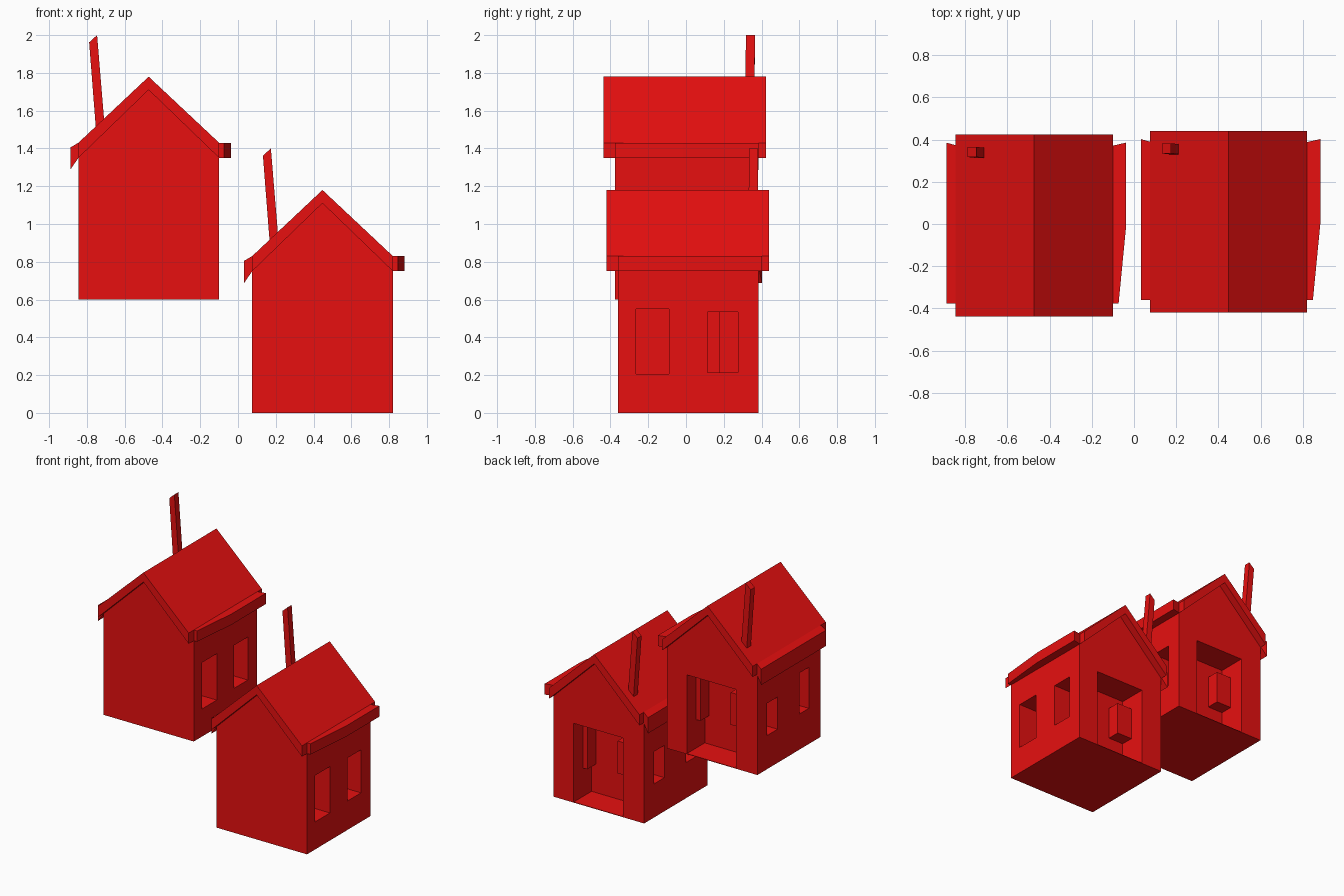
import bpy, bmesh
from mathutils import Vector

if "Cube" in bpy.data.objects:
    bpy.data.objects.remove(bpy.data.objects["Cube"])

red = bpy.data.materials.new("red")
red.diffuse_color = (0.8, 0.005, 0.005, 1)
red.use_nodes = True
red.node_tree.nodes["Principled BSDF"].inputs["Base Color"].default_value = red.diffuse_color

X0, X1, Y0, Y1 = 0.075, 0.82, -0.36, 0.385   # wall footprint of the lower house
EAVE, XM = 0.75, 0.447
OFFSET = Vector((-0.92, -0.017, 0.6))         # upper house relative to lower one


def finish(name, bm):
    """Make the part once for each of the two houses."""
    mesh = bpy.data.meshes.new(name)
    bm.to_mesh(mesh)
    bm.free()
    mesh.materials.append(red)
    for prefix, loc in (("lower", Vector()), ("upper", OFFSET)):
        ob = bpy.data.objects.new(prefix + "_" + name, mesh)
        ob.location = loc
        bpy.context.collection.objects.link(ob)


def prism(name, start, end):
    """Solid between two matching outlines."""
    bm = bmesh.new()
    a = [bm.verts.new(p) for p in start]
    b = [bm.verts.new(p) for p in end]
    bm.faces.new(a)
    bm.faces.new(b)
    for i in range(len(a)):
        j = (i + 1) % len(a)
        bm.faces.new((a[i], a[j], b[j], b[i]))
    bmesh.ops.recalc_face_normals(bm, faces=bm.faces)
    finish(name, bm)


def face(bm, pts, normal):
    f = bm.faces.new([bm.verts.new(p) for p in pts])
    f.normal_update()
    if f.normal.dot(Vector(normal)) < 0:
        f.normal_flip()


def wall(bm, to3d, normal, u0, u1, z1, holes):
    """Flat wall with rectangular pockets; hole = (ua, ub, za, zb, depth)."""
    n = Vector(normal)
    us = sorted({u0, u1, *[h[0] for h in holes], *[h[1] for h in holes]})
    zs = sorted({0, z1, *[h[2] for h in holes], *[h[3] for h in holes]})
    for ua, ub in zip(us, us[1:]):
        for za, zb in zip(zs, zs[1:]):
            u, z = (ua + ub) / 2, (za + zb) / 2
            if not any(h[0] < u < h[1] and h[2] < z < h[3] for h in holes):
                face(bm, [to3d(ua, za), to3d(ub, za), to3d(ub, zb), to3d(ua, zb)], n)
    for ua, ub, za, zb, d in holes:
        rim = [to3d(ua, za), to3d(ub, za), to3d(ub, zb), to3d(ua, zb)]
        back = [p - n * d for p in rim]
        mid = sum(rim + back, Vector()) / 8
        face(bm, back, n)
        for i in range(4):
            j = (i + 1) % 4
            quad = [rim[i], rim[j], back[j], back[i]]
            face(bm, quad, mid - sum(quad, Vector()) / 4)


# Walls with window pockets and a door recess at the back
bm = bmesh.new()
wall(bm, lambda u, z: Vector((X1, u, z)), (1, 0, 0), Y0, Y1, EAVE,
     [(-0.265, -0.09, 0.205, 0.55, 0.2), (0.115, 0.275, 0.215, 0.535, 0.2)])
wall(bm, lambda u, z: Vector((X0, u, z)), (-1, 0, 0), Y0, Y1, EAVE,
     [(-0.22, -0.11, 0.265, 0.57, 0.3), (0.147, 0.27, 0.25, 0.49, 0.3)])
wall(bm, lambda u, z: Vector((u, Y0, z)), (0, -1, 0), X0, X1, EAVE, [])
wall(bm, lambda u, z: Vector((u, Y1, z)), (0, 1, 0), X0, X1, EAVE,
     [(0.25, 0.655, 0.004, 0.59, 0.21)])
for y, s in ((Y0, -1), (Y1, 1)):
    face(bm, [(X0, y, EAVE), (X1, y, EAVE), (XM, y, 1.11)], (0, s, 0))
face(bm, [(X0, Y0, 0), (X1, Y0, 0), (X1, Y1, 0), (X0, Y1, 0)], (0, 0, -1))
bmesh.ops.remove_doubles(bm, verts=bm.verts, dist=0.0001)
finish("walls", bm)

# Gabled roof slab
gable = [(X0, 0.75), (XM, 1.11), (X1, 0.75), (X1, 0.83), (XM, 1.18), (X0, 0.83)]
prism("roof", [(x, -0.42, z) for x, z in gable], [(x, 0.44, z) for x, z in gable])

# Left gutter, drooping outwards
lip = [(X0, 0.83), (0.032, 0.805), (0.032, 0.687), (X0, 0.75)]
prism("left_gutter", [(x, Y0, z) for x, z in lip],
      [(x, 0.39 if x == X0 else 0.402, z) for x, z in lip])

# Right gutter, widening towards the back
plan = [(X1, Y0), (0.847, Y0), (0.882, 0.0), (0.882, 0.402), (X1, 0.388)]
prism("right_gutter", [(x, y, 0.75) for x, y in plan], [(x, y, 0.83) for x, y in plan])

# Leaning chimney with a top parallel to the roof
ys = (0.33, 0.378)
prism("chimney",
      [(0.168, ys[0], 0.90), (0.212, ys[0], 0.94), (0.212, ys[1], 0.94), (0.168, ys[1], 0.90)],
      [(0.132, ys[0] + 0.004, 1.362), (0.174, ys[0] + 0.004, 1.40),
       (0.174, ys[1] + 0.004, 1.40), (0.132, ys[1] + 0.004, 1.362)])
